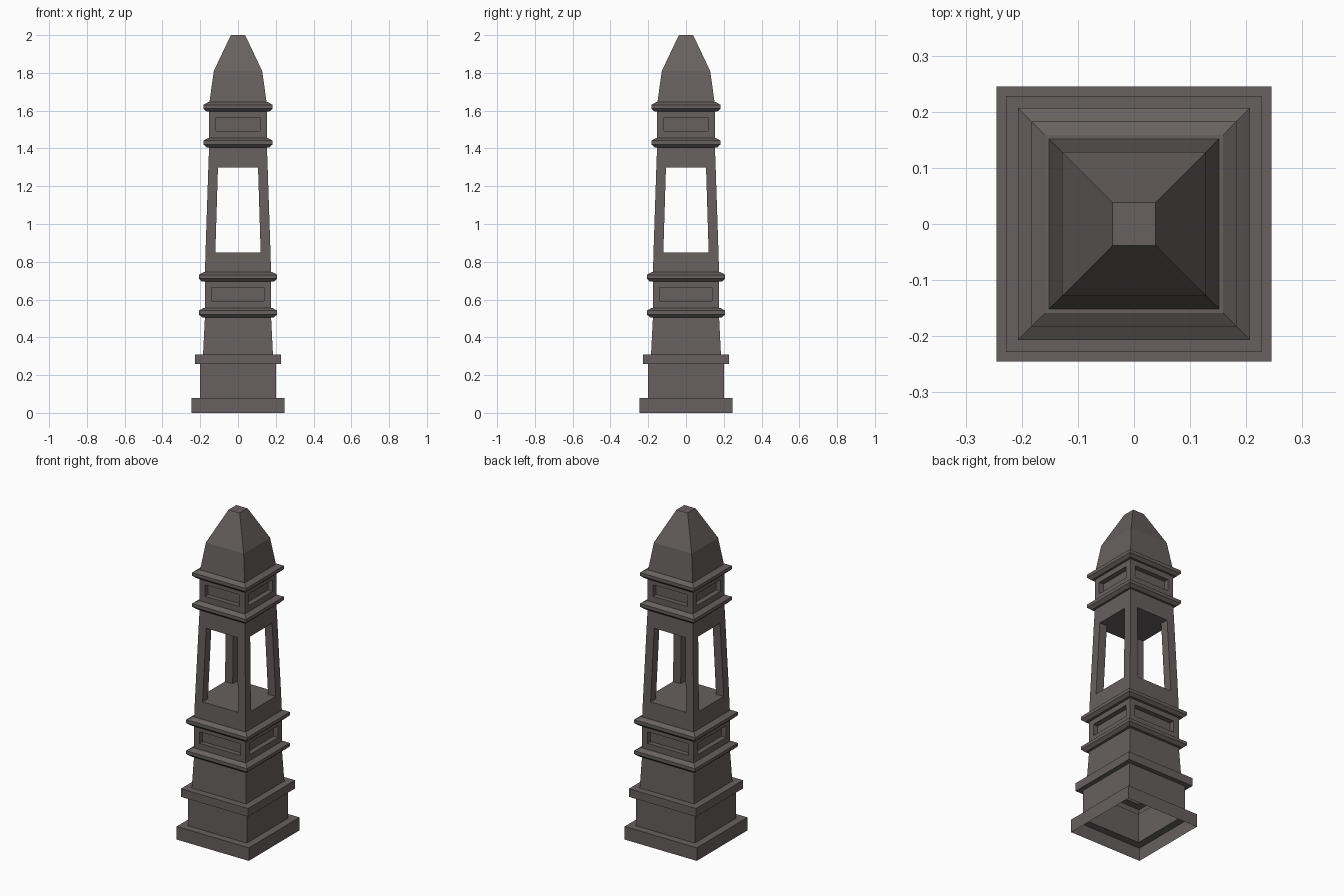
import bpy, bmesh

if "Cube" in bpy.data.objects:
    bpy.data.objects.remove(bpy.data.objects["Cube"])

stone = bpy.data.materials.new("dark_warm_stone")
stone.diffuse_color = (0.135, 0.117, 0.115, 1)
stone.use_nodes = True
stone.node_tree.nodes["Principled BSDF"].inputs["Base Color"].default_value = stone.diffuse_color


def finish(name, bm):
    me = bpy.data.meshes.new(name)
    bm.to_mesh(me)
    bm.free()
    me.materials.append(stone)
    ob = bpy.data.objects.new(name, me)
    bpy.context.collection.objects.link(ob)
    return ob


def square_loft(name, profile, bottom=False, top=False, panel=None):
    """Square sections from (half width, z) pairs; panel = (margin, depth)."""
    bm = bmesh.new()
    rings = [[bm.verts.new((sx * h, sy * h, z))
              for sx, sy in ((-1, -1), (1, -1), (1, 1), (-1, 1))]
             for h, z in profile]
    sides = []
    for a, b in zip(rings, rings[1:]):
        for i in range(4):
            j = (i + 1) % 4
            sides.append(bm.faces.new((a[i], a[j], b[j], b[i])))
    if bottom:
        bm.faces.new(rings[0][::-1])
    if top:
        bm.faces.new(rings[-1])
    bm.normal_update()
    if panel:
        bmesh.ops.inset_individual(bm, faces=sides, thickness=panel[0], use_even_offset=True)
        bmesh.ops.inset_individual(bm, faces=sides, thickness=0.0, depth=-panel[1])
    return finish(name, bm)


def moulding(name, z, core, out):
    """Projecting band with bevelled upper and lower edges."""
    square_loft(name, [(core, z), (out - 0.017, z), (out, z + 0.016),
                       (out, z + 0.036), (out - 0.024, z + 0.05), (core, z + 0.05)])


# Hollow plinth, open underneath, and tapered pedestal
square_loft("plinth", [(0.245, 0), (0.245, 0.08), (0.20, 0.08), (0.20, 0.26),
                       (0.228, 0.26), (0.228, 0.31), (0.185, 0.31)])
square_loft("pedestal", [(0.185, 0.31), (0.175, 0.51)])

# Panelled bands, each between two mouldings
moulding("lower_moulding_bottom", 0.505, 0.174, 0.207)
square_loft("lower_panel_band", [(0.175, 0.555), (0.175, 0.70)], panel=(0.037, 0.03))
moulding("lower_moulding_top", 0.695, 0.174, 0.207)
moulding("upper_moulding_bottom", 1.405, 0.152, 0.183)
square_loft("upper_panel_band", [(0.153, 1.455), (0.153, 1.60)], panel=(0.037, 0.03))
moulding("upper_moulding_top", 1.595, 0.151, 0.183)

# Lantern chamber: sill, four leaning corner posts, lintel
square_loft("lantern_sill", [(0.175, 0.745), (0.172, 0.85)], top=True)
square_loft("lantern_lintel", [(0.157, 1.30), (0.153, 1.41)], bottom=True)
for n, (sx, sy) in enumerate(((-1, -1), (1, -1), (1, 1), (-1, 1))):
    bm = bmesh.new()
    rings = [[bm.verts.new((sx * x, sy * y, z))
              for x, y in ((w, w), (h, w), (h, h), (w, h))]
             for w, h, z in ((0.12, 0.172, 0.85), (0.106, 0.157, 1.30))]
    for i in range(4):
        j = (i + 1) % 4
        bm.faces.new((rings[0][i], rings[0][j], rings[1][j], rings[1][i]))
    bmesh.ops.recalc_face_normals(bm, faces=bm.faces)
    if sum(f.normal.dot(f.calc_center_median() - sum((v.co for r in rings for v in r),
           rings[0][0].co * 0) / 8) for f in bm.faces) < 0:
        bmesh.ops.reverse_faces(bm, faces=bm.faces)
    finish("lantern_post_%d" % (n + 1), bm)

# Two-slope cap with a flat tip
square_loft("cap", [(0.152, 1.64), (0.128, 1.81), (0.038, 2.0)], top=True)
